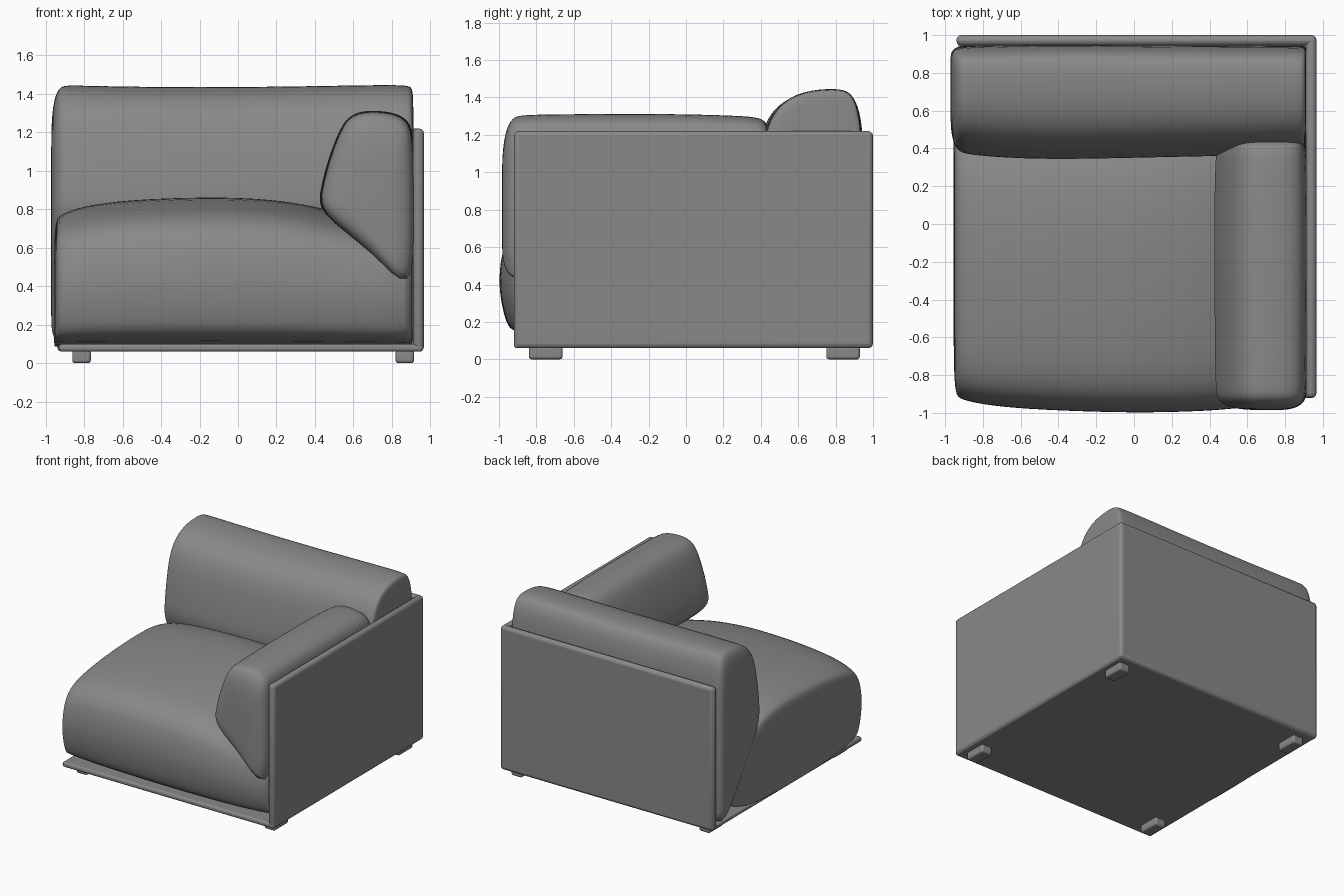
import bpy
import bmesh
from math import radians

cube = bpy.data.objects.get("Cube")
if cube:
    bpy.data.objects.remove(cube, do_unlink=True)

fabric = bpy.data.materials.new("grey fabric")
fabric.use_nodes = True
GREY = (0.25, 0.25, 0.25, 1)
fabric.diffuse_color = GREY
fabric.node_tree.nodes["Principled BSDF"].inputs["Base Color"].default_value = GREY


def finish(name, bm):
    bmesh.ops.recalc_face_normals(bm, faces=bm.faces)
    mesh = bpy.data.meshes.new(name)
    bm.to_mesh(mesh)
    bm.free()
    mesh.materials.append(fabric)
    obj = bpy.data.objects.new(name, mesh)
    bpy.context.collection.objects.link(obj)
    return obj


def smooth(obj, angle=40):
    bpy.ops.object.select_all(action="DESELECT")
    obj.select_set(True)
    bpy.context.view_layer.objects.active = obj
    bpy.ops.object.shade_smooth_by_angle(angle=radians(angle))


def box(name, low, high, bevel):
    """Rounded box between two corners."""
    bm = bmesh.new()
    bmesh.ops.create_cube(bm, size=1)
    for v in bm.verts:
        v.co = [(a + b) / 2 + c * (b - a) for a, b, c in zip(low, high, v.co)]
    obj = finish(name, bm)
    mod = obj.modifiers.new("soft edges", "BEVEL")
    mod.width, mod.segments = bevel, 3
    smooth(obj)
    return obj


def cushion(name, axis, profile, pivot, sections):
    """Loft a profile along x or y; each section is (position, scale u, scale z)."""
    bm = bmesh.new()
    rings = []
    for pos, su, sz in sections:
        ring = []
        for u, z in profile:
            u = pivot[0] + (u - pivot[0]) * su
            z = pivot[1] + (z - pivot[1]) * sz
            ring.append(bm.verts.new((pos, u, z) if axis == "x" else (u, pos, z)))
        rings.append(ring)
    count = len(profile)
    for a, b in zip(rings, rings[1:]):
        for i in range(count):
            j = (i + 1) % count
            bm.faces.new((a[i], a[j], b[j], b[i]))
    for ring in (rings[0], rings[-1]):
        bm.faces.new(ring)
    obj = finish(name, bm)
    mod = obj.modifiers.new("padding", "SUBSURF")
    mod.levels = mod.render_levels = 2
    smooth(obj, 60)
    return obj


# Outer shell: base, side and back panels
box("base_panel", (-0.93, -0.92, 0.06), (0.96, 0.99, 0.10), 0.015)
box("side_panel", (0.91, -0.92, 0.06), (0.966, 1.0, 1.22), 0.025)
box("back_panel", (-0.94, 0.945, 0.06), (0.966, 1.0, 1.22), 0.025)

# Seat: bulging front and crowned top
cushion("seat_cushion", "x",
        [(-0.90, 0.08), (-0.97, 0.19), (-1.01, 0.4), (-0.99, 0.57), (-0.95, 0.69),
         (-0.85, 0.77), (-0.65, 0.82), (-0.2, 0.865), (0.2, 0.865), (0.38, 0.81),
         (0.6, 0.7), (0.92, 0.5), (0.92, 0.08)],
        (0.6, 0.08),
        [(-0.955, 0.6, 0.5), (-0.955, 0.85, 0.75), (-0.945, 0.94, 0.85),
         (-0.92, 0.955, 0.89), (-0.78, 0.975, 0.95), (-0.5, 0.99, 0.99),
         (0.0, 1.0, 1.005), (0.3, 0.995, 0.965), (0.45, 0.99, 0.92),
         (0.7, 0.975, 0.85), (0.9, 0.95, 0.8), (0.915, 0.92, 0.78)])

# Backrest: rounded roll reaching down behind the seat
cushion("back_cushion", "x",
        [(0.35, 0.72), (0.36, 0.9), (0.39, 1.1), (0.43, 1.27), (0.50, 1.37),
         (0.62, 1.435), (0.80, 1.45), (0.89, 1.43), (0.925, 1.33), (0.945, 1.2),
         (0.95, 0.6), (0.95, 0.08), (0.85, 0.08), (0.62, 0.4)],
        (0.8, 0.5),
        [(-0.97, 0.4, 0.5), (-0.972, 0.7, 0.82), (-0.95, 0.88, 0.95),
         (-0.92, 0.95, 0.995), (-0.88, 0.98, 1.0), (-0.7, 1.02, 0.995),
         (-0.4, 1.04, 0.99), (0.0, 1.02, 0.99), (0.4, 1.0, 0.995),
         (0.88, 0.98, 1.005), (0.905, 0.96, 0.99), (0.912, 0.85, 0.92), (0.912, 0.5, 0.6)])

# Armrest: leaning inner face, mitred down into the seat front
cushion("arm_cushion", "y",
        [(0.415, 0.78), (0.43, 0.9), (0.47, 1.06), (0.53, 1.22), (0.58, 1.29),
         (0.66, 1.318), (0.80, 1.31), (0.885, 1.27), (0.915, 1.18), (0.92, 0.8),
         (0.92, 0.3), (0.70, 0.58)],
        (0.72, 0.75),
        [(-0.985, 0.3, 0.4), (-0.98, 0.6, 0.7), (-0.955, 0.86, 0.89),
         (-0.92, 0.96, 0.97), (-0.87, 0.99, 0.99), (-0.6, 1.0, 0.995),
         (-0.1, 1.02, 1.0), (0.3, 1.0, 0.98), (0.42, 0.97, 0.96), (0.45, 0.85, 0.85)])

# Feet
for side, x in (("right", -0.813), ("left", 0.867)):
    for end, y in (("front", -0.75), ("back", 0.84)):
        box(f"{end}_{side}_foot", (x - 0.048, y - 0.09, 0), (x + 0.048, y + 0.09, 0.07), 0.015)
